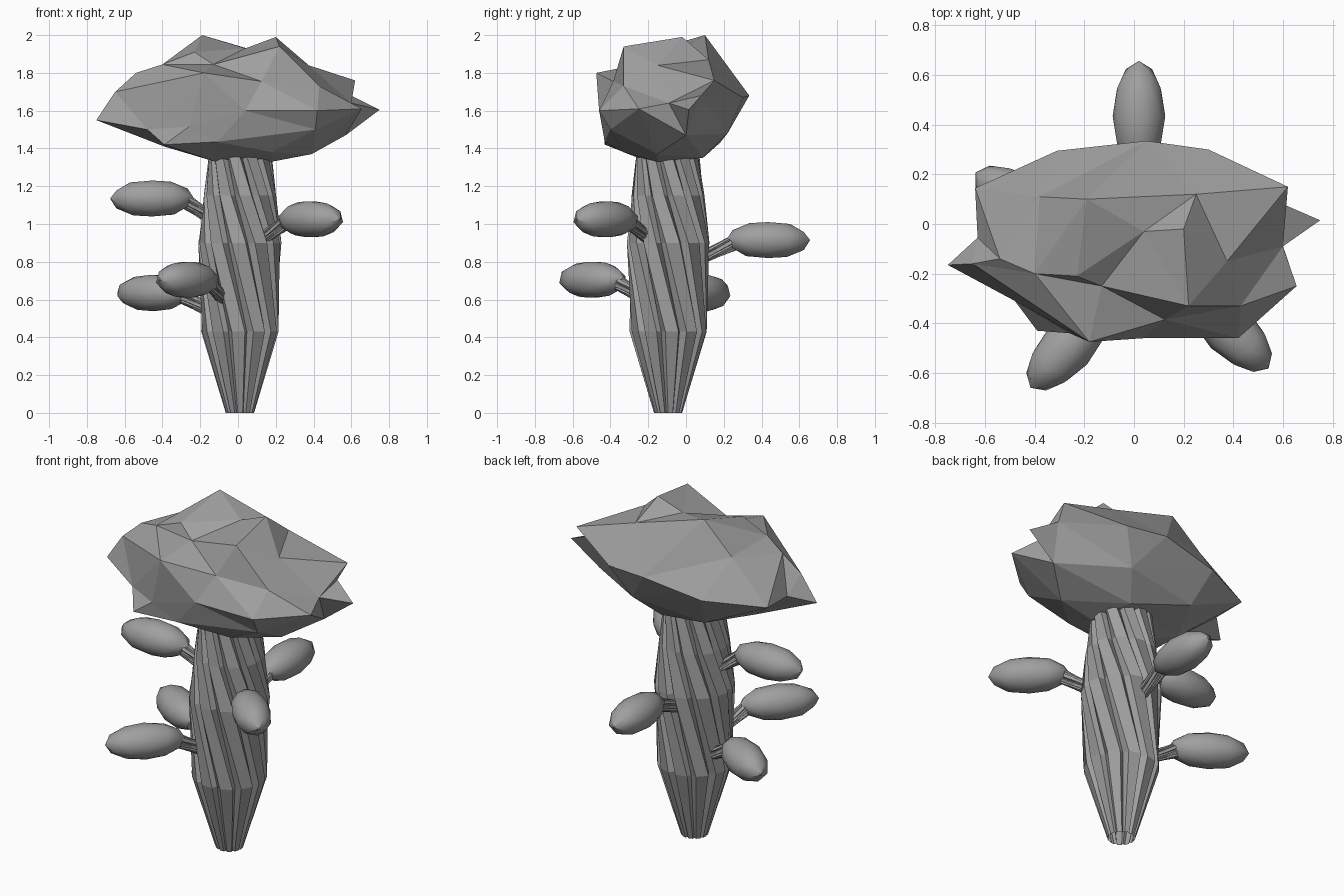
import bpy
import bmesh
from math import cos, sin, tau, radians
from mathutils import Vector, Matrix

cube = bpy.data.objects.get("Cube")
if cube:
    bpy.data.objects.remove(cube, do_unlink=True)

# One plain grey for the whole plant
grey = bpy.data.materials.new("plain_grey")
grey.use_nodes = True
colour = (0.35, 0.35, 0.35, 1)
grey.diffuse_color = colour
grey.node_tree.nodes["Principled BSDF"].inputs["Base Color"].default_value = colour


def finish(name, bm, matrix=Matrix(), smooth_angle=None):
    """Turn a bmesh into a named, coloured object."""
    bmesh.ops.recalc_face_normals(bm, faces=bm.faces)
    mesh = bpy.data.meshes.new(name)
    bm.to_mesh(mesh)
    bm.free()
    mesh.materials.append(grey)
    if smooth_angle:
        mesh.shade_smooth()
        mesh.set_sharp_from_angle(angle=radians(smooth_angle))
    obj = bpy.data.objects.new(name, mesh)
    obj.matrix_world = matrix
    bpy.context.collection.objects.link(obj)
    return obj


def ridged_column(name, rings, ridges, groove, matrix):
    """Loft flat ridges and narrow grooves through (height, radius, twist) rings."""
    bm = bmesh.new()
    loops = []
    for height, radius, twist in rings:
        loop = []
        for i in range(ridges):
            for part, depth in ((0, 1), (0.6, 1), (0.75, groove)):
                a = tau * (i + part) / ridges + radians(twist)
                r = radius * depth
                loop.append(bm.verts.new((r * cos(a), r * sin(a), height)))
        loops.append(loop)
    for low, high in zip(loops, loops[1:]):
        for i in range(len(low)):
            j = (i + 1) % len(low)
            bm.faces.new((low[i], low[j], high[j], high[i]))
    bm.faces.new(loops[-1])
    return finish(name, bm, matrix)


# Trunk: narrow open foot, swollen middle, twisting more towards the top
axis = Vector((0.01, -0.095, 0))
trunk_rings = [(0, 0.075, 0), (0.43, 0.205, -4), (0.9, 0.22, -36),
               (1.15, 0.193, -58), (1.42, 0.163, -84)]
ridged_column("trunk", trunk_rings, 11, 0.84, Matrix.Translation(axis))

# Crown: a faceted lump, its surface wrapped around these corner points
crown_points = [
    # peaks and the dips between them
    (-.19, .1, 2), (.2, -.02, 1.99), (.22, -.33, 1.94), (-.23, -.21, 1.91),
    (.04, -.03, 1.93), (.25, .12, 1.87), (-.13, -.25, 1.845),
    (-.38, .11, 1.83), (-.4, -.2, 1.845), (.375, -.15, 1.84),
    # front bulges
    (-.18, -.475, 1.8), (.125, -.385, 1.755), (.04, -.46, 1.6),
    (.42, -.46, 1.6), (.43, -.33, 1.73), (-.11, -.43, 1.435),
    (-.26, -.44, 1.515), (-.39, -.43, 1.42), (.41, -.4, 1.5),
    # pointed ends
    (-.75, -.165, 1.55), (-.65, -.16, 1.7), (-.63, -.055, 1.6),
    (-.54, -.14, 1.8), (-.64, .145, 1.61), (-.48, -.31, 1.5),
    (.75, .015, 1.605), (.62, .15, 1.76), (.6, .08, 1.68),
    (.6, -.09, 1.64), (.655, -.25, 1.61),
    # back slope
    (-.31, .295, 1.62), (.05, .335, 1.68), (.3, .3, 1.67),
    # underside
    (-.39, -.1, 1.41), (-.12, -.2, 1.33), (.18, -.15, 1.33), (.39, -.15, 1.37),
    (.57, 0, 1.47), (.1, .09, 1.35), (.2, .22, 1.48), (-.25, .18, 1.43),
    (.18, -.33, 1.38),
]
centre = Vector((0, -0.08, 1.62))
bm = bmesh.new()
corners = []
for p in crown_points:
    d = Vector(p) - centre
    d = Vector((d.x / 0.65, d.y / 0.4, d.z / 0.33)).normalized()
    corners.append((bm.verts.new(d), p))
bmesh.ops.convex_hull(bm, input=bm.verts[:])
for vert, p in corners:
    vert.co = p
finish("crown", bm)

# Pods on short ridged stems: centre and heading in degrees
pods = {
    "upper_side": ((-0.455, -0.13, 1.135), 180),
    "upper_front": ((0.385, -0.425, 1.025), -45),
    "lower_front": ((-0.268, -0.495, 0.705), -132),
    "back": ((0.02, 0.435, 0.915), 90),
    "lower_side": ((-0.45, 0.09, 0.635), 148),
}
for place, (position, heading) in pods.items():
    position = Vector(position)
    turn = Matrix.Rotation(radians(heading), 4, "Z")
    bm = bmesh.new()
    bmesh.ops.create_icosphere(bm, subdivisions=2, radius=1,
                               matrix=Matrix.Rotation(radians(90), 4, "Y"))
    bmesh.ops.scale(bm, vec=(0.222, 0.106, 0.1), verts=bm.verts)
    finish(place + "_pod", bm, Matrix.Translation(position) @ turn, 30)

    # Stem rises from the trunk into the near end of the pod
    out = position - axis
    out.z = 0
    out.normalize()
    start = axis + out * 0.16 + Vector((0, 0, position.z - 0.1))
    end = position - turn.to_3x3() @ Vector((0.17, 0, 0.01))
    span = end - start
    matrix = Matrix.Translation(start) @ span.to_track_quat("Z", "Y").to_matrix().to_4x4()
    rings = [(0, 0.034, 0), (span.length * 0.5, 0.036, -15), (span.length, 0.042, -30)]
    ridged_column(place + "_stem", rings, 8, 0.75, matrix)
